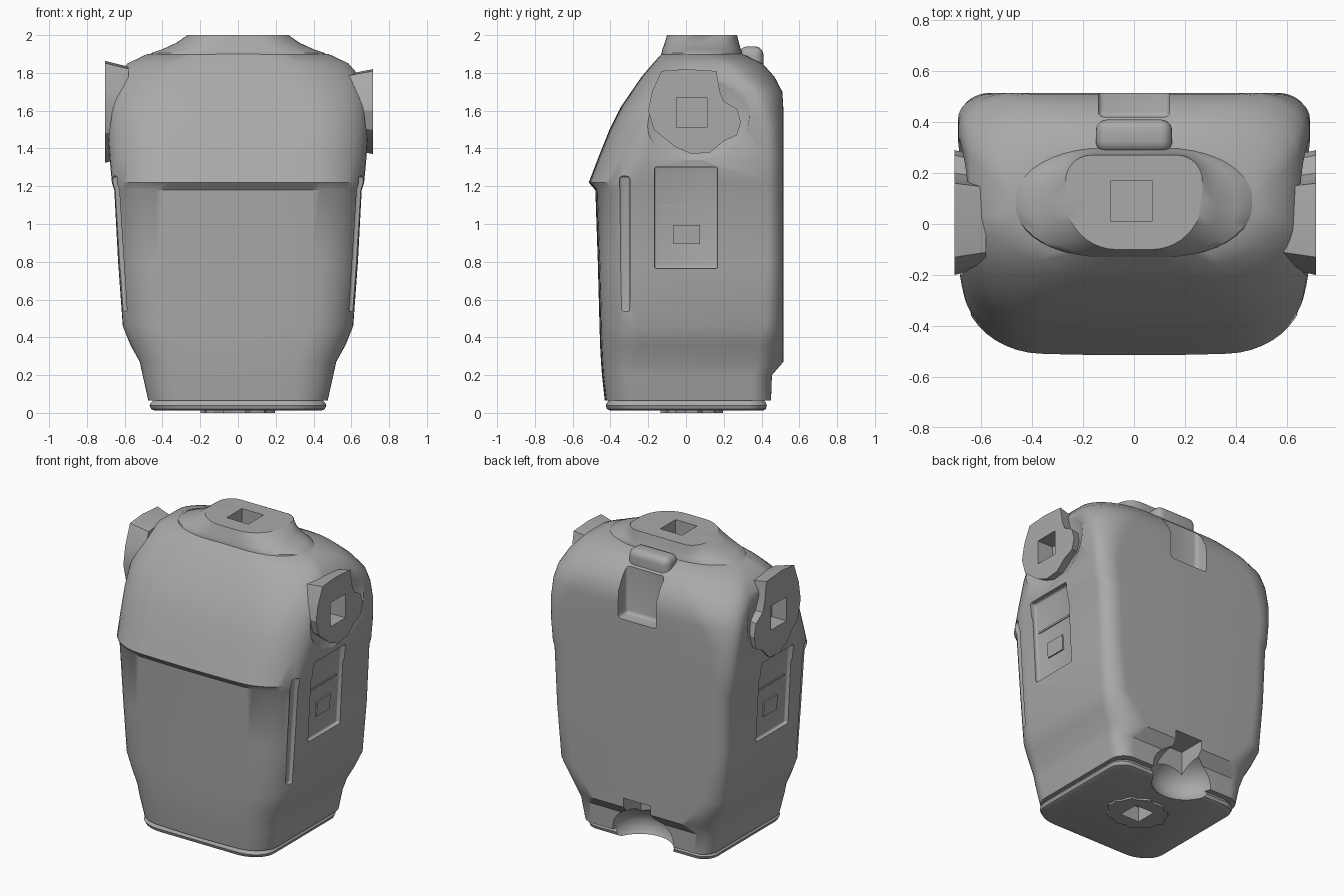
import bpy, bmesh, math
from mathutils import Matrix, Vector

start_cube = bpy.data.objects.get("Cube")
if start_cube:
    bpy.data.objects.remove(start_cube, do_unlink=True)

grey = bpy.data.materials.new("plain_grey")
grey.use_nodes = True
grey.diffuse_color = (0.4, 0.4, 0.4, 1)
grey.node_tree.nodes["Principled BSDF"].inputs["Base Color"].default_value = grey.diffuse_color


def make_object(name, bm):
    bmesh.ops.recalc_face_normals(bm, faces=bm.faces[:])
    mesh = bpy.data.meshes.new(name)
    bm.to_mesh(mesh)
    bm.free()
    mesh.materials.append(grey)
    obj = bpy.data.objects.new(name, mesh)
    bpy.context.collection.objects.link(obj)
    return obj


def activate(obj):
    bpy.ops.object.select_all(action='DESELECT')
    obj.select_set(True)
    bpy.context.view_layer.objects.active = obj


def smooth(obj, angle=35):
    activate(obj)
    bpy.ops.object.shade_smooth_by_angle(angle=math.radians(angle))


def bevel(obj, width, segments=3):
    mod = obj.modifiers.new("soft_edges", 'BEVEL')
    mod.width, mod.segments = width, segments
    activate(obj)
    bpy.ops.object.modifier_apply(modifier=mod.name)


def section(width, front, back, fx, fy, bx, by, bulge, steps=10):
    """Closed ring: a rounded rectangle with elliptical front and back corners."""
    half = [(i / 4 * (width - fx), front) for i in range(4)]
    for i in range(steps + 1):
        a = i / steps * math.pi / 2
        half.append((width - fx + fx * math.sin(a), front + fy - fy * math.cos(a)))
    for i in range(steps + 1):
        a = i / steps * math.pi / 2
        half.append((width - bx + bx * math.cos(a), back - by + by * math.sin(a)))
    half.append((0, back))
    middle = (front + back) / 2
    half = [(x, y + (bulge * (x / width) ** 2 if y < middle - fy / 2 else 0)) for x, y in half]
    return half + [(-x, y) for x, y in half[-2:0:-1]]


def loft(name, rows, bulge=0.0):
    bm = bmesh.new()
    rings = [[bm.verts.new((x, y, row[0])) for x, y in section(*row[1:], bulge)] for row in rows]
    count = len(rings[0])
    for low, high in zip(rings, rings[1:]):
        for i in range(count):
            j = (i + 1) % count
            bm.faces.new((low[i], low[j], high[j], high[i]))
    bm.faces.new(rings[0][::-1])
    bm.faces.new(rings[-1])
    return make_object(name, bm)


def box(name, center, size, tilt=0.0):
    bm = bmesh.new()
    matrix = Matrix.Translation(center) @ Matrix.Rotation(tilt, 4, 'Y') @ Matrix.Diagonal((*size, 1))
    bmesh.ops.create_cube(bm, size=1, matrix=matrix)
    return make_object(name, bm)


def ball(name, center, radii):
    bm = bmesh.new()
    matrix = Matrix.Translation(center) @ Matrix.Diagonal((*radii, 1))
    bmesh.ops.create_uvsphere(bm, u_segments=48, v_segments=24, radius=1, matrix=matrix)
    return make_object(name, bm)


def prism(name, inner, outer):
    """Solid between two matching outlines."""
    bm = bmesh.new()
    a = [bm.verts.new(p) for p in inner]
    b = [bm.verts.new(p) for p in outer]
    for i in range(len(a)):
        j = (i + 1) % len(a)
        bm.faces.new((a[i], a[j], b[j], b[i]))
    bm.faces.new(a[::-1])
    bm.faces.new(b)
    return make_object(name, bm)


def cut(targets, cutter):
    cutter.hide_render = True
    for target in targets:
        mod = target.modifiers.new("cut", 'BOOLEAN')
        mod.operation, mod.solver, mod.object = 'DIFFERENCE', 'EXACT', cutter
        activate(target)
        bpy.ops.object.modifier_apply(modifier=mod.name)
    bpy.data.objects.remove(cutter, do_unlink=True)


# Torso shell: height, half width, front, back, front corner x/y, back corner x/y
torso = loft("torso_shell", [
    (.065, .475, -.43, .45, .18, .14, .1, .1),
    (.2, .505, -.445, .455, .2, .14, .12, .1),
    (.27, .52, -.45, .515, .2, .15, .2, .14),
    (.36, .57, -.455, .515, .22, .18, .18, .13),
    (.46, .61, -.458, .515, .23, .19, .13, .1),
    (.8, .635, -.467, .515, .24, .2, .11, .09),
    (1.18, .655, -.48, .515, .26, .2, .12, .09),
    (1.22, .668, -.515, .515, .3, .24, .12, .09),
    (1.35, .68, -.465, .515, .32, .24, .12, .09),
    (1.5, .69, -.405, .515, .32, .24, .16, .1),
    (1.62, .688, -.345, .515, .34, .23, .22, .13),
    (1.7, .675, -.29, .51, .36, .22, .28, .16),
    (1.78, .645, -.235, .468, .38, .21, .34, .2),
    (1.85, .585, -.175, .405, .38, .2, .36, .2),
    (1.9, .48, -.13, .3, .36, .2, .36, .2),
], bulge=.02)

# Neck collar with a concave flare
neck = loft("neck_collar", [
    (1.88, .48, -.13, .3, .36, .2, .36, .2),
    (1.905, .46, -.13, .298, .34, .2, .34, .2),
    (1.925, .4, -.125, .29, .3, .19, .28, .19),
    (1.96, .325, -.113, .28, .24, .19, .18, .18),
    (2.0, .268, -.1, .27, .2, .2, .1, .1),
])

# Base lip under the torso
base = loft("base_lip", [
    (.012, .44, -.4, .405, .18, .14, .1, .1),
    (.02, .46, -.418, .422, .18, .14, .1, .1),
    (.04, .468, -.425, .428, .18, .14, .1, .1),
    (.055, .46, -.418, .422, .18, .14, .1, .1),
    (.07, .445, -.405, .41, .18, .14, .1, .1),
])

# Bottom joint disc, slightly irregular
disc = [(r * math.cos(a), .03 + r * .85 * math.sin(a)) for a, r in
        [(i * math.tau / 32, .19 + .012 * math.sin(i * 2.1)) for i in range(32)]]
hip = prism("bottom_joint", [(x, y, .03) for x, y in disc], [(x, y, 0) for x, y in disc])

# Shoulder joints on both sides, standing in shallow hollows
outline = [(-.13, .21), (0, .22), (.16, .21), (.18, .1), (.2, .05), (.27, .01), (.29, -.06),
           (.27, -.13), (.2, -.16), (.13, -.22), (.03, -.23), (-.06, -.19), (-.17, -.1),
           (-.2, 0), (-.18, .1)]
joints = []
for side, label, stretch, reach in ((1, "left", 1, .715), (-1, "right", 1.2, .705)):
    cut([torso], ball("hollow_cutter", (side * .72, .05, 1.6), (.085, .31, .3)))
    inner = [(side * .58, .03 + (y - .03) * .88, 1.6 + z * stretch * .88) for y, z in outline]
    outer = [(side * reach, y, 1.6 + z * stretch) for y, z in outline]
    joint = prism(label + "_shoulder_joint", inner, outer)
    cut([joint, torso], box("socket_cutter", (side * .7, .03, 1.59), (.2, .16, .16)))
    joints.append(joint)

    # Side panel recess, its small plate, and the long slot
    tilt = side * .055
    panel = box("panel_cutter", (side * .723, 0, 1.03), (.2, .335, .54), tilt)
    bevel(panel, .012)
    cut([torso], panel)
    box(label + "_panel_plate", (side * .62, .005, .945), (.014, .14, .1), tilt)
    box(label + "_panel_strip", (side * .628, 0, 1.1), (.01, .28, .012), tilt)
    slot = box("slot_cutter", (side * .706, -.325, .89), (.2, .055, .72), tilt)
    bevel(slot, .015)
    cut([torso], slot)

# Upper back notch below the hood
notch = box("notch_cutter", (0, .53, 1.75), (.28, .22, .46))
bevel(notch, .02)
cut([torso], notch)
hood = box("back_hood", (0, .345, 1.85), (.3, .13, .18))
bevel(hood, .045, 5)
smooth(hood, 50)

# Lower back channel with a flared bottom
cut([torso, base], box("channel_cutter", (0, .5, .15), (.2, .34, .36)))
cut([torso, base], ball("flare_cutter", (0, .5, .08), (.23, .24, .17)))

# Square sockets in the neck and the bottom joint
cut([neck, torso], box("neck_socket_cutter", (-.01, .09, 2), (.16, .16, .2)))
cut([hip, base, torso], box("hip_socket_cutter", (0, .03, 0), (.14, .14, .2)))

for part in (torso, neck, base):
    smooth(part)
for part in joints + [hip]:
    smooth(part, 25)
